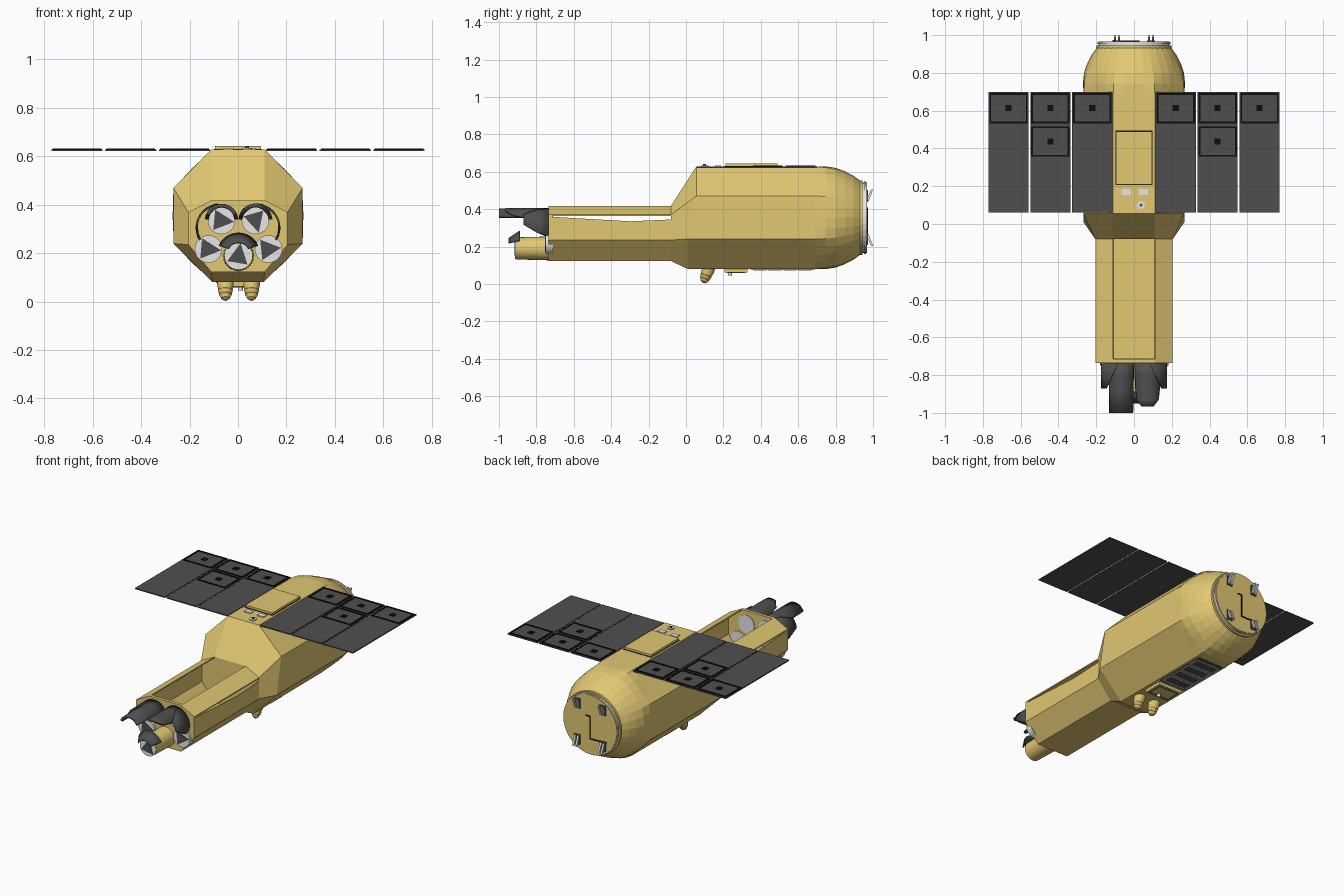
import bpy, bmesh
from math import sin, cos, pi, radians
from mathutils import Vector, Matrix

if "Cube" in bpy.data.objects:
    bpy.data.objects.remove(bpy.data.objects["Cube"])


def material(name, rgb):
    m = bpy.data.materials.new(name)
    m.use_nodes = True
    m.diffuse_color = (*rgb, 1)
    m.node_tree.nodes["Principled BSDF"].inputs["Base Color"].default_value = (*rgb, 1)
    return m


gold = material("gold_foil", (0.76, 0.58, 0.17))
dark = material("dark_grey", (0.078, 0.078, 0.078))
black = material("black", (0.004, 0.004, 0.004))
light = material("light_grey", (0.8, 0.8, 0.8))


def finish(name, bm, mat, smooth=False, thick=0):
    bmesh.ops.recalc_face_normals(bm, faces=bm.faces)
    me = bpy.data.meshes.new(name)
    bm.to_mesh(me)
    bm.free()
    me.materials.append(mat)
    ob = bpy.data.objects.new(name, me)
    bpy.context.collection.objects.link(ob)
    if thick:
        s = ob.modifiers.new("Thickness", 'SOLIDIFY')
        s.thickness = thick
    if smooth:
        bpy.context.view_layer.objects.active = ob
        ob.select_set(True)
        bpy.ops.object.shade_smooth_by_angle(angle=radians(35))
        ob.select_set(False)
    return ob


def loft(name, rings, mat, closed=True, **kw):
    """Skin a list of point rings."""
    bm = bmesh.new()
    vs = [[bm.verts.new(p) for p in r] for r in rings]
    n = len(rings[0])
    for a, b in zip(vs, vs[1:]):
        for i in range(n if closed else n - 1):
            j = (i + 1) % n
            bm.faces.new((a[i], a[j], b[j], b[i]))
    if closed:
        bm.faces.new(vs[0])
        bm.faces.new(vs[-1])
    return finish(name, bm, mat, **kw)


def box(name, x, y, z, mat):
    return loft(name, [[(x[0], y[0], h), (x[1], y[0], h), (x[1], y[1], h), (x[0], y[1], h)]
                       for h in z], mat)


def circle(c, r, y, n=24):
    return [(c[0] + r * cos(2 * pi * i / n), y, c[1] + r * sin(2 * pi * i / n)) for i in range(n)]


def tube(name, c, profile, mat, n=24, **kw):
    """Round part along y; profile is a list of (y, radius)."""
    return loft(name, [circle(c, r, y, n) for y, r in profile], mat, **kw)


def frame(name, x, y, z, w, h, mat):
    """Flat rectangular outline of width w."""
    for k, (a, b) in enumerate((((x[0], x[1]), (y[0], y[0] + w)), ((x[0], x[1]), (y[1] - w, y[1])),
                                ((x[0], x[0] + w), y), ((x[1] - w, x[1]), y))):
        box(f"{name}_{k}", a, b, (z, z + h), mat)


def octagon(half, y_top, y_low):
    """Mirror one half outline, listed from bottom to top."""
    pts = [(x, y_low if i < 2 else y_top, z) for i, (x, z) in enumerate(half)]
    return pts + [(-x, y, z) for x, y, z in reversed(pts)]


# Main octagonal body and its tapered shoulder
body_half = [(0.105, 0.08), (0.267, 0.24), (0.267, 0.47), (0.11, 0.628)]
neck_half = [(0.11, 0.122), (0.205, 0.235), (0.205, 0.37), (0.11, 0.418)]
body_ring = octagon(body_half, 0.055, 0.01)
loft("main_body", [octagon(neck_half, -0.08, -0.08), body_ring,
                   [(x, 0.69, z) for x, _, z in body_ring]], gold)

# Faceted dome blending the octagon into a circle
mid = Vector((0, 0.354))
outline = [Vector((x, z)) for x, _, z in octagon(body_half, 0, 0)]
fine = [outline[i].lerp(outline[(i + 1) % 8], k / 4) for i in range(8) for k in range(4)]
rings = []
for y, r, t in ((0.69, 0.275, 0), (0.745, 0.276, 0.35), (0.80, 0.264, 0.75), (0.85, 0.248, 1),
                (0.895, 0.225, 1), (0.935, 0.195, 1)):
    ring = []
    for p in fine:
        d = p - mid
        q = mid + d.lerp(d.normalized() * r, t)
        ring.append((q.x, y, q.y))
    rings.append(ring)
loft("rear_dome", rings, gold)

# Rear docking plate with rim, clamps and cable
tube("rear_rim", mid, [(0.93, 0.198), (0.944, 0.198)], gold, 36, smooth=True)
tube("rear_rim_band", mid, [(0.944, 0.188), (0.953, 0.188)], light, 36)
tube("rear_plate", mid, [(0.953, 0.193), (0.963, 0.193)], light, 36)
tube("rear_cover", mid, [(0.96, 0.189), (0.967, 0.189)], gold, 36)
for sx in (-1, 1):
    for sz in (-1, 1):
        x, z = sx * 0.09, mid.y + sz * 0.115
        box("clamp_base", (x - 0.02, x + 0.02), (0.96, 0.972), (z - 0.032, z + 0.032), dark)
        for dx in (-0.01, 0.01):
            loft("clamp_finger", [[(x + dx + a, y + b, z + sz * h) for a, b in
                                   ((-.006, 0), (.006, 0), (.006, .012), (-.006, .012))]
                                  for y, h in ((0.965, -0.025), (0.988, 0.035))], light)
box("rear_cable_upright", (-0.003, 0.003), (0.966, 0.972), (0.265, 0.41), black)
box("rear_cable_foot", (-0.10, 0.003), (0.966, 0.972), (0.262, 0.268), black)
box("rear_cable_plug", (-0.115, -0.10), (0.966, 0.974), (0.257, 0.273), dark)
box("rear_cable_head", (-0.003, 0.03), (0.966, 0.972), (0.404, 0.41), black)

# Forward tray: floor, sloping sides and side walls, notched below the rails
tray = [[(-0.205, y, top), (-0.205, y, 0.235), (-0.11, y, 0.122), (0.11, y, 0.122),
         (0.205, y, 0.235), (0.205, y, top)]
        for y, top in ((-0.735, 0.36), (-0.30, 0.335), (-0.07, 0.345))]
loft("instrument_tray", tray, gold, closed=False, thick=0.006)

# Sloping upper rails linking the front bulkhead with the body
for s, side in ((1, "left"), (-1, "right")):
    loft(f"{side}_upper_rail", [[(s * 0.205, y, 0.37), (s * 0.11, y, 0.418), (s * 0.11, y, 0.41),
                                 (s * 0.205, y, 0.362)] for y in (-0.735, -0.06)], gold)

# Front bulkhead
loft("front_bulkhead", [octagon(neck_half, y, y) for y in (-0.735, -0.715)], gold)

# Apertures with dark wedge shutters
apertures = [(-0.068, 0.335), (0.072, 0.335), (-0.122, 0.217), (0.126, 0.217), (0.002, 0.19)]
for i, c in enumerate(apertures):
    front = -0.905 if i == 4 else -0.742
    if i == 4:
        tube("lower_barrel", c, [(-0.72, 0.064), (-0.91, 0.059)], gold, smooth=True)
    tube("aperture_disc", c, [(front - 0.008, 0.057), (-0.711, 0.057)], light)
    turn = (-0.1, -1.3, -0.1, 0.1, 1.4)[i]
    wedge = [(c[0] + 0.052 * cos(turn + a), c[1] + 0.052 * sin(turn + a)) for a in (0, 2.2, 4.1)]
    loft("aperture_wedge", [[(x, y, z) for x, z in wedge]
                            for y in (front - 0.013, front - 0.006)], dark)


def hood(name, c, stations, lean=0, thick=0.008):
    """Open shade: stations are (y, half angle of the arc in degrees, radius)."""
    n = 14
    arcs = []
    for y, half, r in stations:
        angles = [radians(lean + half * (2 * k / n - 1)) for k in range(n + 1)]
        arcs.append([(c[0] + r * sin(a), y, c[1] + r * cos(a)) for a in angles])
    loft(name, arcs, dark, closed=False, smooth=True, thick=thick)


# Sun shades over the apertures
hood("right_upper_hood", apertures[0],
     [(-0.735, 85, 0.069), (-0.80, 80, 0.069), (-0.87, 70, 0.069), (-1.0, 68, 0.069)], thick=0.016)
hood("left_upper_hood", apertures[1],
     [(-0.735, 85, 0.07), (-0.80, 80, 0.07), (-0.87, 70, 0.07), (-0.93, 58, 0.07),
      (-0.965, 28, 0.07)], thick=0.016)
for s, side in ((1, "left"), (-1, "right")):
    hood(f"{side}_outer_hood", (s * 0.075, 0.305),
         [(-0.735, 60, 0.1), (-0.80, 42, 0.1), (-0.87, 18, 0.1)], s * 65)
# Tilted visor over the lower barrel
hood("lower_visor", (0.002, 0.195), [(-0.89, 66, 0.09), (-0.95, 62, 0.05)], thick=0.005)

# Solar wings: three thin panels a side with framed cells
for s, side in ((1, "left"), (-1, "right")):
    for k in range(3):
        a = 0.115 + k * 0.222
        xs = sorted((s * a, s * (a + 0.212)))
        box(f"{side}_solar_panel_{k}", xs, (0.06, 0.70), (0.621, 0.628), dark)
        for y0 in ((0.533, 0.357) if k == 1 else (0.533,)):
            cx = (xs[0] + xs[1]) / 2
            frame(f"{side}_cell_frame", (xs[0] + 0.005, xs[1] - 0.005), (y0, y0 + 0.16),
                  0.628, 0.009, 0.004, black)
            box(f"{side}_cell_core", (cx - 0.016, cx + 0.016), (y0 + 0.064, y0 + 0.096),
                (0.628, 0.632), black)

# Top hatch and small fittings
box("top_hatch", (-0.095, 0.095), (0.21, 0.49), (0.62, 0.643), gold)
frame("top_hatch_trim", (-0.099, 0.099), (0.206, 0.494), 0.626, 0.004, 0.004, black)
for x in (-0.042, 0.05):
    box("top_sensor_plate", (x - 0.023, x + 0.023), (0.154, 0.186), (0.626, 0.634), light)


def spin(name, profile, mat, matrix, n=16):
    """Turned part from (radius, height) pairs, placed by a matrix."""
    loft(name, [[matrix @ Vector((r * cos(2 * pi * i / n), r * sin(2 * pi * i / n), h))
                 for i in range(n)] for r, h in profile], mat, smooth=True)


eye = Matrix.Translation((0.037, 0.10, 0.626))
spin("top_sensor_ring", [(0.021, 0), (0.021, 0.008)], light, eye)
spin("top_sensor_eye", [(0.008, 0), (0.008, 0.014)], dark, eye)

# Underside hatch, truss panel and twin stepped horns
box("bottom_hatch", (-0.085, 0.085), (0.205, 0.33), (0.062, 0.09), gold)
frame("bottom_hatch_trim", (-0.07, 0.07), (0.22, 0.315), 0.059, 0.004, 0.004, dark)
spin("bottom_sensor", [(0.01, 0), (0.01, 0.03)], light, Matrix.Translation((0.01, 0.235, 0.045)))
box("bottom_panel", (-0.09, 0.09), (0.345, 0.69), (0.076, 0.083), dark)
for k in range(4):
    y0 = 0.36 + k * 0.08
    frame("bottom_truss", (-0.085, 0.085), (y0, y0 + 0.07), 0.073, 0.006, 0.004, light)
for x in (-0.052, 0.056):
    pose = Matrix.Translation((x, 0.125, 0.095)) @ Matrix.Rotation(radians(160), 4, 'X')
    spin("bottom_horn", [(0.034, 0), (0.034, 0.03), (0.029, 0.05), (0.031, 0.052), (0.026, 0.068),
                         (0.027, 0.07), (0.019, 0.084), (0.019, 0.086), (0.007, 0.095)], gold, pose)
